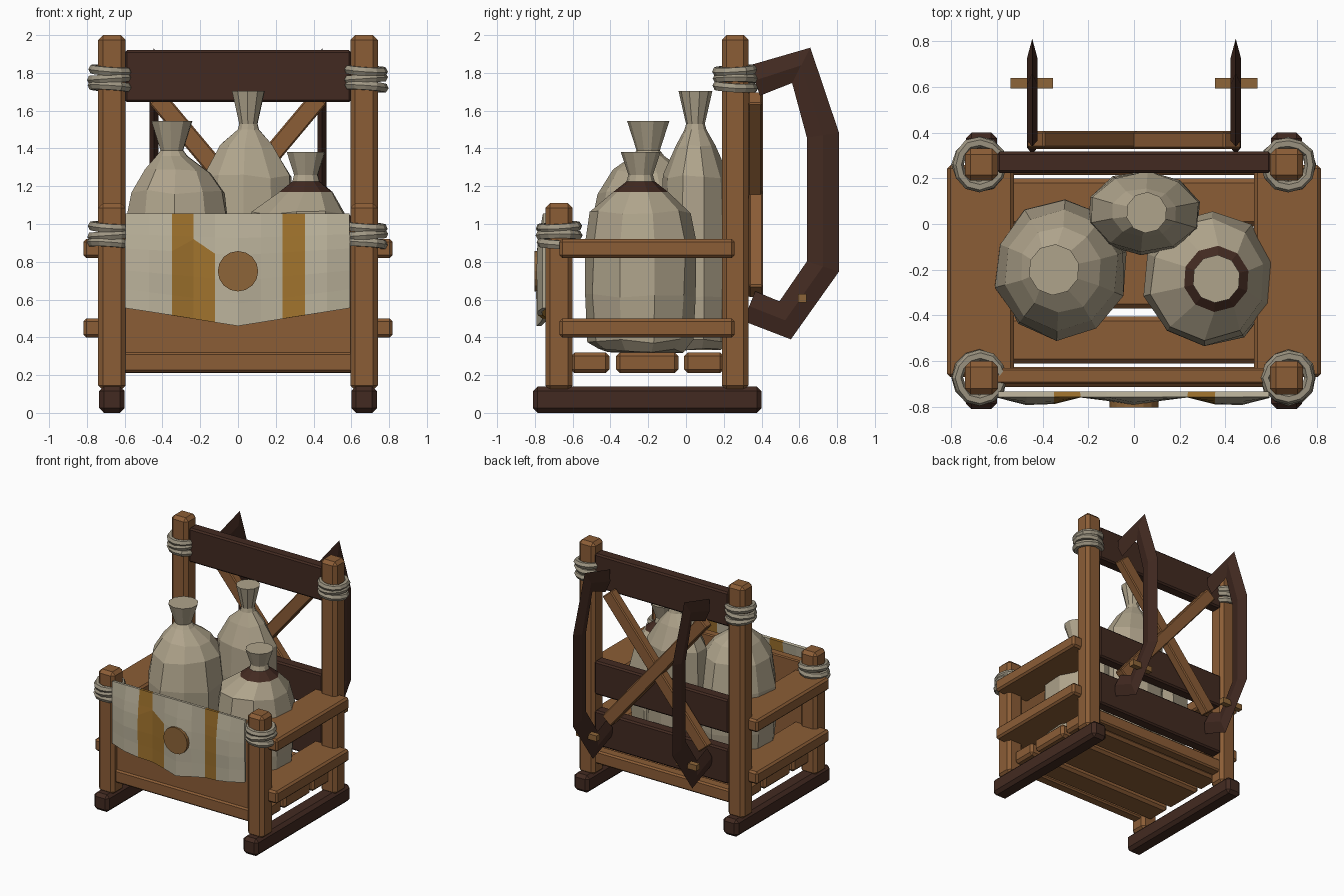
import bpy, bmesh, math, random
from mathutils import Vector, Matrix

if "Cube" in bpy.data.objects:
    bpy.data.objects.remove(bpy.data.objects["Cube"])

random.seed(4)


def mat(name, rgb):
    m = bpy.data.materials.new(name)
    m.diffuse_color = (*rgb, 1)
    m.use_nodes = True
    m.node_tree.nodes["Principled BSDF"].inputs["Base Color"].default_value = m.diffuse_color
    return m


WOOD = mat("wood", (0.26, 0.11, 0.037))
DARK = mat("dark_wood", (0.055, 0.023, 0.015))
SACK = mat("sackcloth", (0.43, 0.37, 0.26))
CLOTH = mat("banner_cloth", (0.50, 0.45, 0.33))
GOLD = mat("gold_dye", (0.35, 0.17, 0.026))
BROWN = mat("emblem_brown", (0.27, 0.13, 0.04))
ROPE = mat("rope", (0.35, 0.31, 0.23))


def finish(name, bm, *mats):
    bmesh.ops.recalc_face_normals(bm, faces=bm.faces)
    me = bpy.data.meshes.new(name)
    bm.to_mesh(me)
    bm.free()
    for m in mats:
        me.materials.append(m)
    ob = bpy.data.objects.new(name, me)
    bpy.context.collection.objects.link(ob)
    return ob


def box(name, x, y, z, m, bevel=0.012):
    """Bevelled box from (min, max) ranges."""
    bm = bmesh.new()
    bmesh.ops.create_cube(bm, size=1)
    for v in bm.verts:
        v.co = [(r[0] + r[1]) / 2 + c * (r[1] - r[0]) for r, c in zip((x, y, z), v.co)]
    if bevel:
        bmesh.ops.bevel(bm, geom=bm.edges[:], offset=bevel, segments=1, affect='EDGES')
    return finish(name, bm, m)


def loft(name, rings, mats, band=None):
    """Skin a list of vertex rings; the optional band index gets material 1."""
    bm = bmesh.new()
    vr = [[bm.verts.new(p) for p in r] for r in rings]
    n = len(vr[0])
    for i in range(len(vr) - 1):
        for k in range(n):
            f = bm.faces.new((vr[i][k], vr[i][(k + 1) % n], vr[i + 1][(k + 1) % n], vr[i + 1][k]))
            f.material_index = 1 if i == band else 0
    bm.faces.new(vr[0][::-1])
    bm.faces.new(vr[-1])
    return finish(name, bm, *mats)


def sack(name, cx, cy, rx, ry, profile, neck_dx=0, band=None):
    """Lumpy ten-sided sack; profile is (radius fraction, z, is_neck)."""
    rings = []
    for r, z, neck in profile:
        ring = []
        for k in range(10):
            a = math.tau * (k + 0.4) / 10
            j = 1 + random.uniform(-0.03, 0.03)
            sx, sy = (r, r) if neck else (r * rx * j, r * ry * j)
            dz = 0 if neck else random.uniform(-0.012, 0.012)
            ring.append((cx + neck_dx * neck + sx * math.cos(a), cy + sy * math.sin(a), z + dz))
        rings.append(ring)
    return loft(name, rings, (SACK, DARK), band)


def rope(name, x, y, z):
    """Three tilted loops of rope around a post."""
    bm = bmesh.new()
    for i in (-1, 0, 1):
        rot = Matrix.Rotation(0.07 * (1 if i else -1), 3, 'Y') @ Matrix.Rotation(0.06 * i, 3, 'X')
        rings = []
        for k in range(12):
            a = math.tau * k / 12
            r = 0.097 + random.uniform(-0.004, 0.004)
            rings.append([bm.verts.new(rot @ Vector((
                (r + 0.024 * math.cos(b)) * math.cos(a),
                (r + 0.024 * math.cos(b)) * math.sin(a),
                0.026 * math.sin(b))) + Vector((x, y, z + 0.043 * i)))
                for b in [math.tau * q / 6 for q in range(6)]])
        for k in range(12):
            for q in range(6):
                p, s = rings[k], rings[(k + 1) % 12]
                bm.faces.new((p[q], s[q], s[(q + 1) % 6], p[(q + 1) % 6]))
    return finish(name, bm, ROPE)


def strap(name, x):
    """Diamond-section carrying strap mitred along a path in the y-z plane."""
    path = [Vector(p) for p in ((.365, 1.76), (.61, 1.84), (.725, 1.47),
                                (.725, .775), (.525, .49), (.335, .565))]
    rings = []
    for i, p in enumerate(path):
        d0 = (p - path[i - 1]).normalized() if i else None
        d1 = (path[i + 1] - p).normalized() if i < len(path) - 1 else None
        t = ((d0 or d1) + (d1 or d0)).normalized()
        w = 0.085 / t.dot(d0 or d1)
        n = Vector((-t.y, t.x)) * min(w, 0.105)
        rings.append([(x, p.x + n.x, p.y + n.y), (x + .023, p.x, p.y),
                      (x, p.x - n.x, p.y - n.y), (x - .023, p.x, p.y)])
    return loft(name, rings, (DARK,))


# Both sides: skids, posts, ropes, side rails, straps and pegs
for s, side in ((-1, "left"), (1, "right")):
    def xr(a, b):
        return tuple(sorted((s * a, s * b)))
    box(f"skid_{side}", xr(.60, .735), (-.81, .40), (0, .14), DARK, .025)
    box(f"front_post_{side}", xr(.595, .74), (-.745, -.60), (.12, 1.11), WOOD, .025)
    box(f"back_post_{side}", xr(.595, .74), (.19, .33), (.12, 2.0), WOOD, .025)
    rope(f"front_rope_{side}", s * .675, -.672, .94)
    rope(f"back_rope_{side}", s * .675, .26, 1.77)
    for i, z in enumerate((.40, .82)):
        box(f"side_rail_{side}_{i}", xr(.525, .818), (-.67, .257), (z, z + .10), WOOD, .015)
    strap(f"strap_{side}", s * .445)
    box(f"strap_peg_{side}", xr(.355, .54), (.593, .638), (.585, .63), BROWN, 0)

# Floor boards
for i, (a, b) in enumerate(((-.61, -.405), (-.37, -.04), (-.01, .20))):
    box(f"floor_board_{i}", (-.68, .68), (a, b), (.21, .32), WOOD, .02)

# Front rail and panel, back rail
box("front_rail", (-.61, .61), (-.712, -.625), (.215, .32), WOOD)
box("front_panel", (-.61, .61), (-.70, -.63), (.31, 1.0), WOOD, .008)
box("back_rail", (-.61, .61), (.215, .305), (.215, .32), WOOD)

# Back planks
for i, (a, b) in enumerate(((.37, .65), (.78, 1.05), (1.645, 1.92))):
    box(f"back_plank_{i}", (-.60, .60), (.223, .317), (a, b), DARK)

# Crossed braces on the back
for s in (-1, 1):
    o = box(f"cross_brace_{s + 1}", (-.672, .672), (-.037, .037), (-.05, .05), WOOD, .008)
    o.rotation_euler = (0, s * math.radians(50), 0)
    o.location = (0, .368 + .002 * s, 1.155)

# Sacks
sack("sack_left", -.32, -.2, .29, .305,
     [(.75, .33, 0), (.92, .38, 0), (1, .62, 0), (1, .95, 0), (.87, 1.17, 0),
      (.62, 1.28, 0), (.085, 1.36, 1), (.062, 1.39, 1), (.112, 1.545, 1)], -.03)
sack("sack_middle", .045, .05, .25, .185,
     [(.75, .33, 0), (.92, .38, 0), (1, .62, 0), (1, 1.0, 0), (.96, 1.25, 0),
      (.58, 1.41, 0), (.058, 1.50, 1), (.05, 1.53, 1), (.09, 1.705, 1)], .01)
sack("sack_right", .325, -.24, .29, .30,
     [(.75, .33, 0), (.92, .38, 0), (1, .62, 0), (1, .9, 0), (.88, 1.06, 0),
      (.145, 1.17, 1), (.075, 1.225, 1), (.065, 1.26, 1), (.105, 1.38, 1)], .035, band=5)

# Front banner with dyed stripes
xs = (-.595, -.47, -.35, -.235, -.12, 0, .12, .235, .355, .47, .59)
bm = bmesh.new()
grid = []
for j, t in enumerate((0, .22, .37, .6, .8, 1)):
    row = []
    for x in xs:
        low = .46 + .095 * min(1, abs(x) / .59)
        bulge = (.5 + .5 * math.cos(x * math.tau / .42)) * math.sin(math.pi * min(t, .75) * .9)
        row.append(bm.verts.new((x, -.745 - .04 * bulge, 1.055 + (low - 1.055) * t)))
    grid.append(row)
for j in range(5):
    for i in range(10):
        f = bm.faces.new((grid[j][i], grid[j + 1][i], grid[j + 1][i + 1], grid[j][i + 1]))
        f.material_index = int(i in (2, 7) or (i == 3 and j >= 2))
# slanted jog at the top of the wide part of the left stripe
grid[2][3].co.z += .07
banner = finish("front_banner", bm, CLOTH, GOLD)
sol = banner.modifiers.new("thickness", 'SOLIDIFY')
sol.thickness = .025
sol.offset = 0

# Round emblem on the banner
bm = bmesh.new()
bmesh.ops.create_cone(bm, cap_ends=True, segments=16, radius1=.107, radius2=.107, depth=.04,
                      matrix=Matrix.Translation((0, -.782, .75)) @ Matrix.Rotation(math.pi / 2, 4, 'X'))
finish("banner_disc", bm, BROWN)
